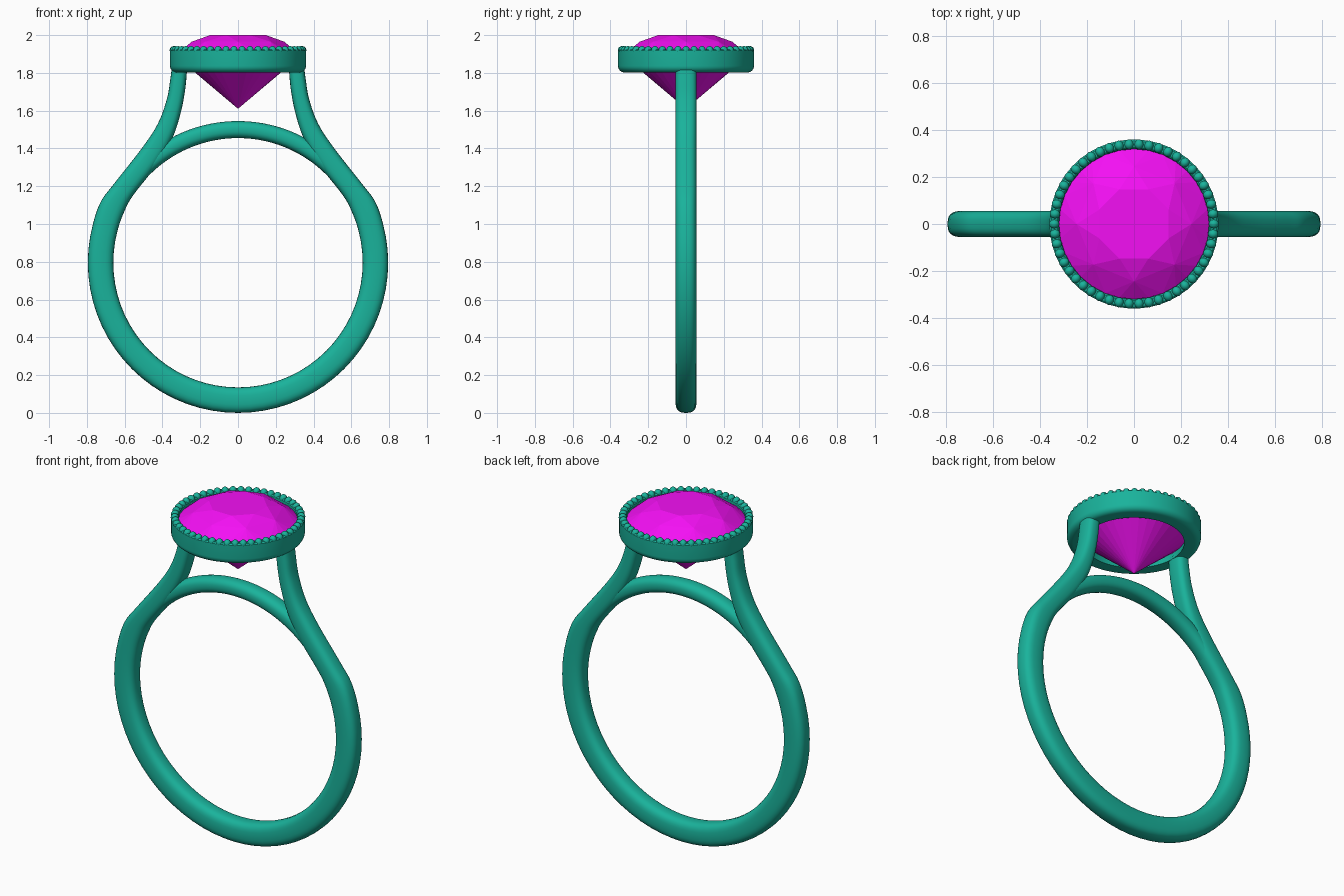
import bpy, bmesh, math
from mathutils import Vector

if "Cube" in bpy.data.objects:
    bpy.data.objects.remove(bpy.data.objects["Cube"])

CZ, R_OUT, R_IN, HALF_W = 0.795, 0.795, 0.66, 0.056


def material(name, rgb):
    m = bpy.data.materials.new(name)
    m.diffuse_color = (*rgb, 1)
    m.use_nodes = True
    m.node_tree.nodes["Principled BSDF"].inputs["Base Color"].default_value = m.diffuse_color
    return m


METAL = material("teal_metal", (0.01, 0.45, 0.33))
GEM = material("magenta_gem", (0.9, 0.005, 0.9))


def finish(name, bm, mat, smooth=True):
    bmesh.ops.recalc_face_normals(bm, faces=bm.faces)
    me = bpy.data.meshes.new(name)
    bm.to_mesh(me)
    bm.free()
    ob = bpy.data.objects.new(name, me)
    bpy.context.collection.objects.link(ob)
    me.materials.append(mat)
    if smooth:
        bpy.context.view_layer.objects.active = ob
        ob.select_set(True)
        bpy.ops.object.shade_smooth_by_angle(angle=math.radians(40))
        ob.select_set(False)
    return ob


def bridge(bm, rings, closed=False):
    n = len(rings[0])
    for k in range(len(rings) if closed else len(rings) - 1):
        a, b = rings[k], rings[(k + 1) % len(rings)]
        for i in range(n):
            bm.faces.new((a[i], a[(i + 1) % n], b[(i + 1) % n], b[i]))


def band(name, pairs, half_w, power=2.8, n=28):
    """Sweep a rounded section between paired outer and inner edge points (x, z)."""
    bm = bmesh.new()
    rings = []
    for o, i in pairs:
        o, i = Vector(o), Vector(i)
        mid, half = (o + i) / 2, (o - i) / 2
        ring = []
        for k in range(n):
            t = math.tau * k / n
            c, s = [math.copysign(abs(v) ** (2 / power), v) for v in (math.cos(t), math.sin(t))]
            p = mid + half * c
            ring.append(bm.verts.new((p.x, half_w * s, p.y)))
        rings.append(ring)
    bridge(bm, rings)
    bm.faces.new(rings[0])
    bm.faces.new(rings[-1])
    return finish(name, bm, METAL)


def polar(r, deg):
    a = math.radians(deg)
    return (r * math.cos(a), CZ + r * math.sin(a))


def smooth_path(pts, steps=6):
    pts = [Vector(p) for p in pts]
    out = []
    for k in range(1, len(pts) - 2):
        a, b, c, d = pts[k - 1:k + 3]
        for s in range(steps):
            t = s / steps
            out.append(0.5 * (2 * b + (c - a) * t + (2 * a - 5 * b + 4 * c - d) * t * t
                              + (3 * b - a - 3 * c + d) * t ** 3))
    return out + [pts[-2]]


def lathe(name, profile, mat, n=100):
    bm = bmesh.new()
    rings = [[bm.verts.new((r * math.cos(math.tau * k / n), r * math.sin(math.tau * k / n), z))
              for r, z in profile] for k in range(n)]
    bridge(bm, rings, closed=True)
    return finish(name, bm, mat)


# Shank: round lower hoop whose shoulders sweep up to the setting
outer = [polar(R_OUT, a) for a in (5, 15, 24)] + [
    (0.655, 1.215), (0.51, 1.40), (0.425, 1.53), (0.377, 1.66), (0.358, 1.77), (0.35, 1.84), (0.345, 1.9)]
inner = [polar(R_IN, a) for a in (5, 15, 24)] + [
    (0.555, 1.152), (0.42, 1.325), (0.345, 1.46), (0.303, 1.59), (0.28, 1.71), (0.27, 1.82), (0.27, 1.9)]
right = list(zip(smooth_path(outer), smooth_path(inner)))
hoop = [(polar(R_OUT, a), polar(R_IN, a)) for a in range(-90, 15, 5)]
right = hoop + right
left = [tuple((-p[0], p[1]) for p in pair) for pair in reversed(right[1:])]
band("shank", left + right, HALF_W)

# Slim arch closing the finger hole
band("under_arch", [(polar(0.75, a), polar(R_IN, a)) for a in range(38, 143, 3)], 0.05, 2.4)

# Bezel cup with a rounded lower edge
corner = [(0.325 + 0.035 * math.sin(math.radians(a)), 1.837 - 0.035 * math.cos(math.radians(a)))
          for a in range(0, 91, 15)]
lathe("bezel", [(0.27, 1.802)] + corner + [(0.36, 1.918), (0.353, 1.925), (0.327, 1.925),
      (0.32, 1.918), (0.32, 1.895), (0.28, 1.85)], METAL)

# Milgrain beads around the rim
bm = bmesh.new()
COUNT = 50
for k in range(COUNT):
    a = math.tau * k / COUNT
    new = bmesh.ops.create_uvsphere(bm, u_segments=12, v_segments=8, radius=1)["verts"]
    bmesh.ops.scale(bm, verts=new, vec=(0.022, 0.02, 0.022))
    bmesh.ops.translate(bm, verts=new, vec=(0.34, 0, 1.92))
    for v in new:
        x, y = v.co.x, v.co.y
        v.co.x = x * math.cos(a) - y * math.sin(a)
        v.co.y = x * math.sin(a) + y * math.cos(a)
finish("rim_beads", bm, METAL)

# Brilliant-cut stone: facets come from the hull of its corner rings
bm = bmesh.new()
bm.verts.new((0, 0, 1.61))
for r, z, n, turn in ((0.32, 1.88, 32, 0), (0.32, 1.903, 32, 0), (0.245, 1.965, 8, 0), (0.16, 2.0, 8, 0.5)):
    for k in range(n):
        a = math.tau * (k + turn) / n
        bm.verts.new((r * math.cos(a), r * math.sin(a), z))
bmesh.ops.convex_hull(bm, input=bm.verts)
bmesh.ops.dissolve_limit(bm, angle_limit=0.01, verts=bm.verts, edges=bm.edges)
finish("gemstone", bm, GEM, smooth=False)
